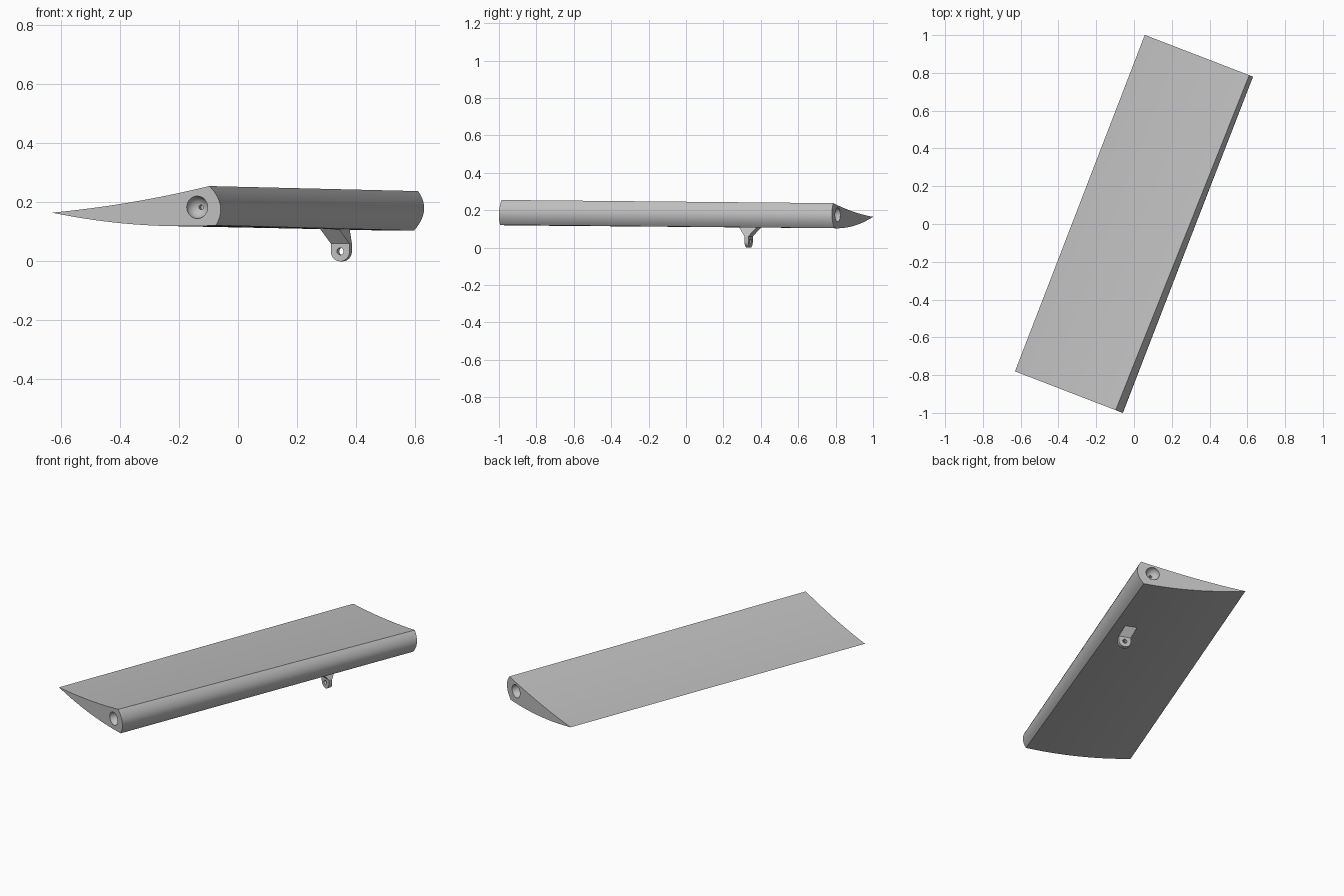
import bpy, bmesh, math
from mathutils import Matrix, Vector

old = bpy.data.objects.get("Cube")
if old:
    bpy.data.objects.remove(old)

grey = bpy.data.materials.new("light_grey")
grey.use_nodes = True
grey.diffuse_color = (0.52, 0.52, 0.52, 1)
grey.node_tree.nodes["Principled BSDF"].inputs["Base Color"].default_value = grey.diffuse_color

# Flap frame: x = chord (tip to nose), y = span, z = up
YAW = -math.atan2(0.36, 0.933)
FRAME = Matrix.Translation((-0.63, -0.78, 0)) @ Matrix.Rotation(YAW, 4, "Z")
SPAN = 1.909


def make(name, bm):
    bmesh.ops.recalc_face_normals(bm, faces=bm.faces)
    mesh = bpy.data.meshes.new(name)
    bm.to_mesh(mesh)
    bm.free()
    mesh.materials.append(grey)
    obj = bpy.data.objects.new(name, mesh)
    bpy.context.collection.objects.link(obj)
    obj.matrix_world = FRAME
    return obj


def loft(bm, ring_a, ring_b):
    a = [bm.verts.new(p) for p in ring_a]
    b = [bm.verts.new(p) for p in ring_b]
    n = len(a)
    for i in range(n):
        j = (i + 1) % n
        bm.faces.new((a[i], a[j], b[j], b[i]))
    bm.faces.new(a)
    bm.faces.new(b)


def bezier(p0, p1, p2, steps):
    p0, p1, p2 = Vector(p0), Vector(p1), Vector(p2)
    return [p0 * (1 - t) ** 2 + p1 * 2 * t * (1 - t) + p2 * t * t
            for t in (i / steps for i in range(steps))]


def cylinder_y(bm, c, s, z, radius, depth):
    place = Matrix.Translation((c, s, z)) @ Matrix.Rotation(math.pi / 2, 4, "X")
    bmesh.ops.create_cone(bm, cap_ends=True, segments=32, radius1=radius,
                          radius2=radius, depth=depth, matrix=place)


def cut(obj, cutters):
    for cutter in cutters:
        cutter.hide_render = True
        mod = obj.modifiers.new("hole", "BOOLEAN")
        mod.object = cutter
        mod.operation = "DIFFERENCE"
        mod.solver = "EXACT"
    bpy.context.view_layer.update()
    graph = bpy.context.evaluated_depsgraph_get()
    mesh = bpy.data.meshes.new_from_object(obj.evaluated_get(graph))
    obj.modifiers.clear()
    obj.data = mesh
    for cutter in cutters:
        bpy.data.objects.remove(cutter)


def smooth(obj):
    bpy.ops.object.select_all(action="DESELECT")
    obj.select_set(True)
    bpy.context.view_layer.objects.active = obj
    bpy.ops.object.shade_smooth_by_angle(angle=math.radians(30))


# Flap body: thin trailing tip, rounded nose, slight droop toward the back end
tip, top, bottom = (0, 0.165), (0.571, 0.255), (0.595, 0.122)
profile = (bezier(tip, (0.285, 0.19), top, 16)
           + bezier(top, (0.639, 0.19), bottom, 20)
           + bezier(bottom, (0.3, 0.107), tip, 16))
front = [(c, 0, z) for c, z in profile]
back = [(c + 0.3 * (z - 0.18) * c / 0.6, SPAN, z - 0.018 * c / 0.6) for c, z in profile]
bm = bmesh.new()
loft(bm, front, back)
flap = make("flap_body", bm)

# Round pivot sockets with a small pit, one at each end
cutters = []
for s, z in ((0, 0.183), (SPAN, 0.176)):
    bm = bmesh.new()
    bmesh.ops.create_uvsphere(bm, u_segments=32, v_segments=16, radius=0.038,
                              matrix=Matrix.Translation((0.527, s, z)))
    cutters.append(make("socket_cutter", bm))
    bm = bmesh.new()
    cylinder_y(bm, 0.527, s, z, 0.008, 0.11)
    cutters.append(make("pit_cutter", bm))
cut(flap, cutters)
smooth(flap)

# Linkage lug: upright plate with a round lower end and a pin hole
LUG_C, LUG_S, R, HALF = 0.513, 1.393, 0.034, 0.011
outline = [(LUG_C + R * math.cos(a), R + R * math.sin(a))
           for a in (math.pi + math.pi * i / 20 for i in range(21))]
outline += [(LUG_C + R, 0.06), (LUG_C - R, 0.06)]
bm = bmesh.new()
loft(bm, [(c, LUG_S - HALF, z) for c, z in outline],
     [(c, LUG_S + HALF, z) for c, z in outline])
lug = make("linkage_lug", bm)
bm = bmesh.new()
cylinder_y(bm, LUG_C, LUG_S, R, 0.012, 0.1)
cut(lug, [make("pin_cutter", bm)])
smooth(lug)


# Flared arm joining the lug to the underside
def rectangle(c, half_c, half_s, z):
    return [(c + i * half_c, LUG_S + j * half_s, z)
            for i, j in ((-1, -1), (1, -1), (1, 1), (-1, 1))]


bm = bmesh.new()
loft(bm, rectangle(LUG_C, R, HALF, 0.06), rectangle(0.487, R, 0.055, 0.115))
make("linkage_arm", bm)
